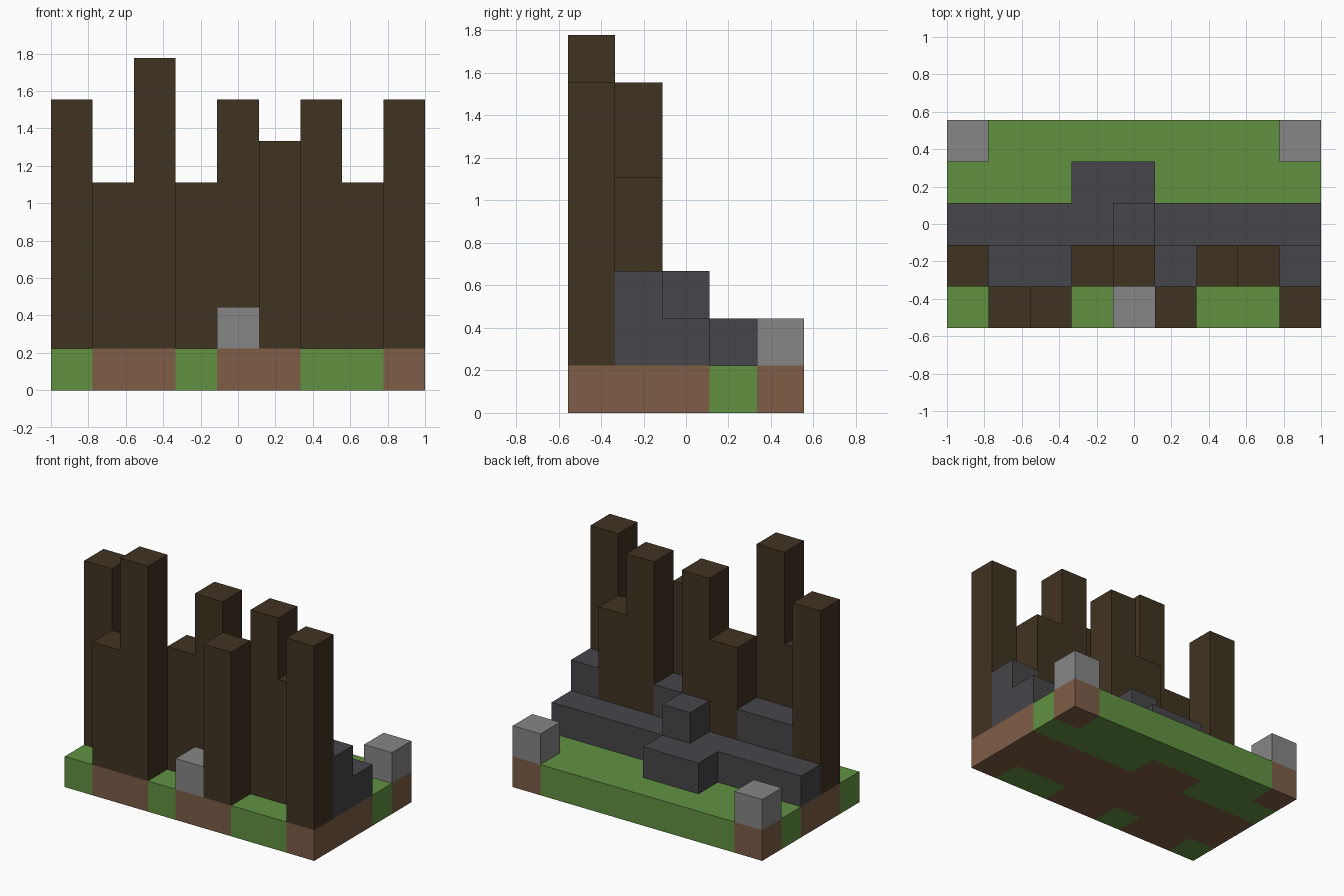
import bpy
import bmesh
from mathutils import Vector

cube = bpy.data.objects.get("Cube")
if cube:
    bpy.data.objects.remove(cube, do_unlink=True)

UNIT = 2 / 9

# Ground plan, front row first: kind of column and its height in blocks.
# p = timber post, s = dark stone, b = pale boulder, . = bare grass
KINDS = [".pp.bp..p",
         "pssppspps",
         "sssssssss",
         "...ss....",
         "b.......b"]
HEIGHTS = ["158126117",
           "733573753",
           "222232222",
           "111221111",
           "211111112"]
PARTS = {"p": "timber_posts", "s": "dark_stone_wall", "b": "boulders"}
COLOURS = {"grass_ground": ("grass green", (98, 145, 66)),
           "dirt_ground": ("dirt brown", (125, 93, 70)),
           "timber_posts": ("dark timber", (64, 51, 34)),
           "dark_stone_wall": ("dark stone", (70, 69, 74)),
           "boulders": ("pale stone", (134, 134, 134))}


def linear(v):
    v /= 255
    return v / 12.92 if v <= 0.04045 else ((v + 0.055) / 1.055) ** 2.4


def make_material(name, rgb):
    mat = bpy.data.materials.new(name)
    mat.use_nodes = True
    colour = (*map(linear, rgb), 1)
    mat.diffuse_color = colour
    bsdf = mat.node_tree.nodes["Principled BSDF"]
    bsdf.inputs["Base Color"].default_value = colour
    bsdf.inputs["Roughness"].default_value = 0.9
    return mat


# Fill the block grid: dirt lies under every column, grass where it is bare
blocks = {}
for j, (kinds, heights) in enumerate(zip(KINDS, HEIGHTS)):
    for i, (kind, height) in enumerate(zip(kinds, heights)):
        blocks[i, j, 0] = "grass_ground" if kind == "." else "dirt_ground"
        for k in range(1, int(height)):
            blocks[i, j, k] = PARTS[kind]


def add_block_faces(bm, cell):
    """Add the sides of one block that no other block covers."""
    centre = Vector(cell) + Vector((-4, -2, 0.5))
    for axis in range(3):
        for sign in (-1, 1):
            step = Vector((0, 0, 0))
            step[axis] = sign
            if tuple(int(c + s) for c, s in zip(cell, step)) in blocks:
                continue
            u = Vector((0, 0, 0))
            u[(axis + 1) % 3] = 1
            v = step.cross(u)
            corners = [(-u - v), (u - v), (u + v), (v - u)]
            bm.faces.new([bm.verts.new((centre + (step + c) / 2) * UNIT)
                          for c in corners])


# One clean shell per part, coplanar squares merged
for part, (colour_name, rgb) in COLOURS.items():
    bm = bmesh.new()
    for cell, owner in blocks.items():
        if owner == part:
            add_block_faces(bm, cell)
    bmesh.ops.remove_doubles(bm, verts=bm.verts, dist=0.001)
    bmesh.ops.dissolve_limit(bm, angle_limit=0.02, verts=bm.verts, edges=bm.edges)
    mesh = bpy.data.meshes.new(part)
    bm.to_mesh(mesh)
    bm.free()
    mesh.materials.append(make_material(colour_name, rgb))
    bpy.context.collection.objects.link(bpy.data.objects.new(part, mesh))
